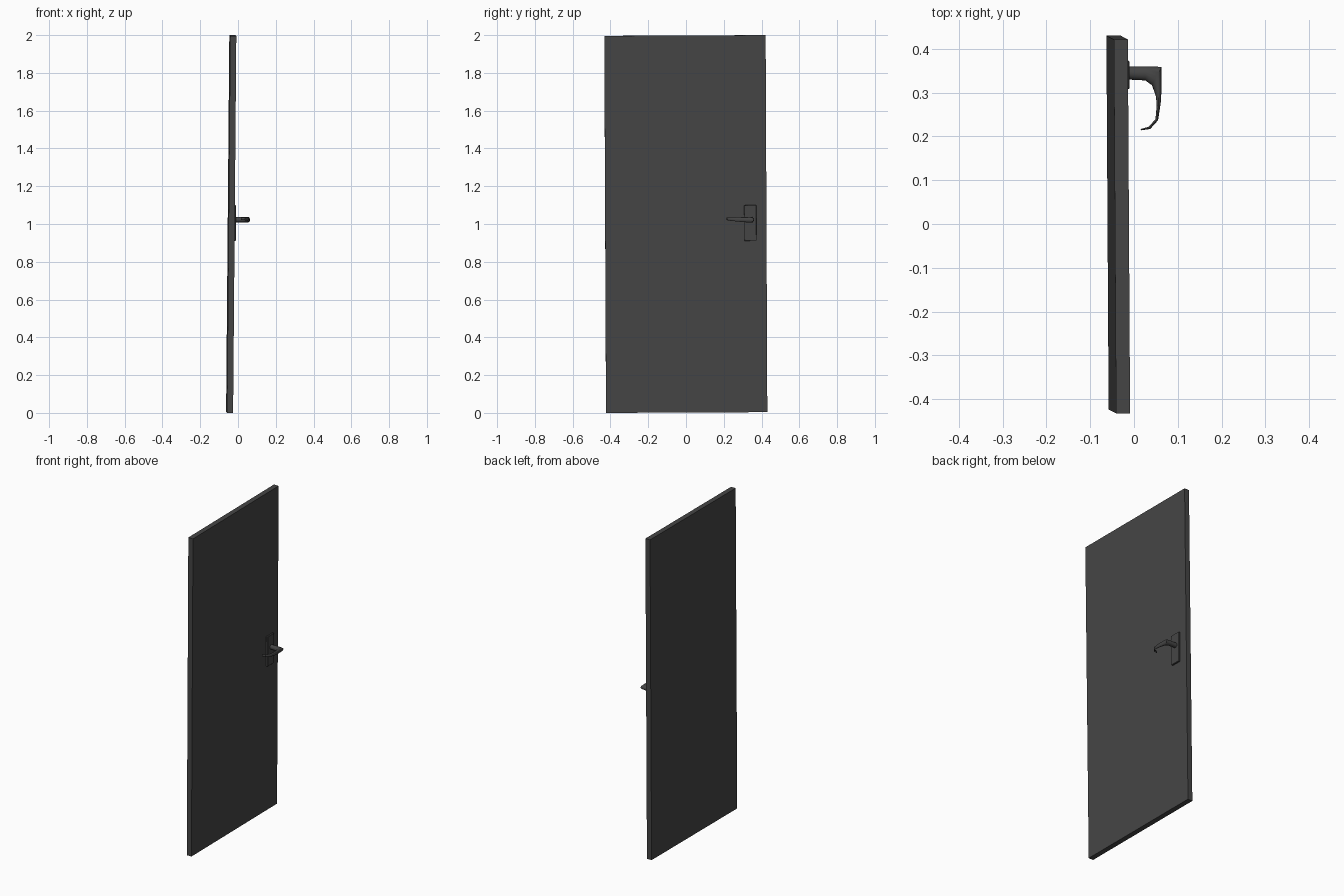
import bpy, bmesh, math
from mathutils import Matrix, Vector, Euler

if "Cube" in bpy.data.objects:
    bpy.data.objects.remove(bpy.data.objects["Cube"])

dark = bpy.data.materials.new("dark_grey")
dark.diffuse_color = (0.06, 0.06, 0.06, 1)
dark.use_nodes = True
dark.node_tree.nodes["Principled BSDF"].inputs["Base Color"].default_value = dark.diffuse_color

# The whole door leans very slightly
LEAN = Matrix.Translation((-0.036, -0.001, 1.0)) @ Euler((0.0045, 0.0085, 0.006)).to_matrix().to_4x4()


def finish(bm, name):
    bmesh.ops.recalc_face_normals(bm, faces=bm.faces)
    me = bpy.data.meshes.new(name)
    bm.to_mesh(me)
    bm.free()
    me.materials.append(dark)
    ob = bpy.data.objects.new(name, me)
    bpy.context.collection.objects.link(ob)
    return ob


def box(name, centre, size):
    bm = bmesh.new()
    bmesh.ops.create_cube(bm, size=1)
    bm.transform(LEAN @ Matrix.Translation(centre) @ Matrix.Diagonal((*size, 1)))
    return finish(bm, name)


# Door leaf and the backing plate of the handle
box("door_panel", (0, 0, 0), (0.032, 0.854, 1.996))
plate = box("handle_plate", (0.021, 0.342, 0.004), (0.012, 0.065, 0.188))
bev = plate.modifiers.new("edge", 'BEVEL')
bev.width = 0.002
bev.segments = 1

# Lever: round stem turning into a tapering hook
# Each section: inner (x, y), outer (x, y), bottom z, top z
sections = [
    ((-0.014, 0.330), (-0.014, 0.360), 1.008, 1.037),
    ((0.026, 0.328), (0.028, 0.360), 1.008, 1.037),
    ((0.041, 0.317), (0.063, 0.359), 1.008, 1.037),
    ((0.050, 0.292), (0.063, 0.308), 1.010, 1.036),
    ((0.052, 0.272), (0.061, 0.276), 1.013, 1.036),
    ((0.049, 0.239), (0.055, 0.237), 1.017, 1.035),
    ((0.033, 0.222), (0.037, 0.217), 1.020, 1.035),
    ((0.015, 0.217), (0.016, 0.214), 1.021, 1.034),
]
SIDES = 16
bm = bmesh.new()
rings = []
for inner, outer, low, high in sections:
    a, b = Vector((*inner, 0)), Vector((*outer, 0))
    mid, half = (a + b) / 2, (b - a) / 2
    ring = []
    for i in range(SIDES):
        t = math.tau * i / SIDES
        p = mid + half * math.cos(t)
        p.z = (low + high) / 2 + (high - low) / 2 * math.sin(t)
        ring.append(bm.verts.new(p))
    rings.append(ring)
for r, s in zip(rings, rings[1:]):
    for i in range(SIDES):
        j = (i + 1) % SIDES
        bm.faces.new((r[i], r[j], s[j], s[i]))
bm.faces.new(rings[0])
bm.faces.new(rings[-1])
lever = finish(bm, "lever_handle")
bpy.context.view_layer.objects.active = lever
lever.select_set(True)
bpy.ops.object.shade_smooth_by_angle(angle=math.radians(35))
